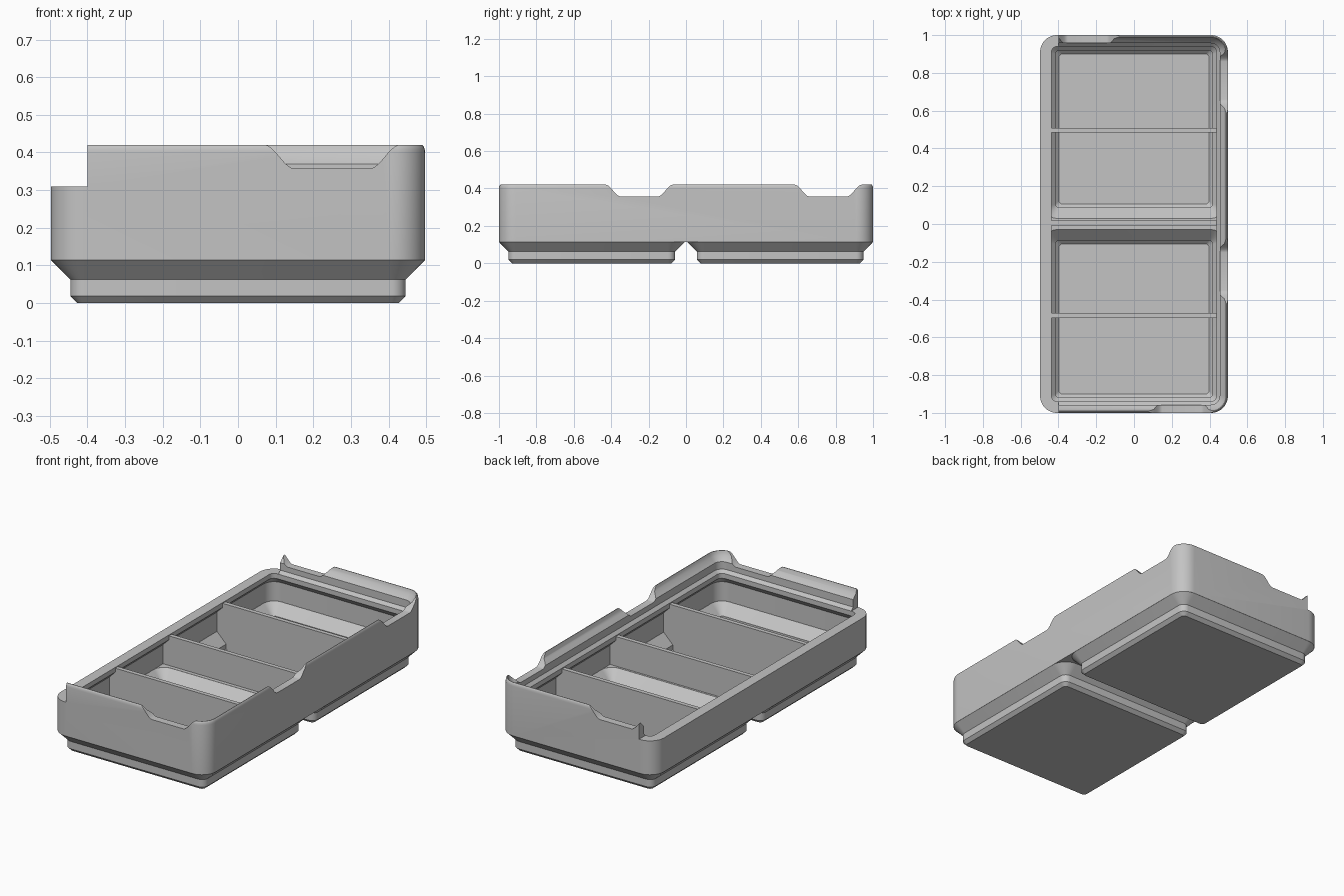
import bpy, bmesh, math

cube = bpy.data.objects.get("Cube")
if cube:
    bpy.data.objects.remove(cube, do_unlink=True)

GREY = bpy.data.materials.new("plain_grey")
GREY.use_nodes = True
GREY.diffuse_color = (0.55, 0.55, 0.55, 1)
GREY.node_tree.nodes["Principled BSDF"].inputs["Base Color"].default_value = (0.55, 0.55, 0.55, 1)

CELL = 0.503      # half the spacing between the two feet
RADIUS_GAP = 0.407  # half width minus corner radius


def make_object(name, bm):
    bmesh.ops.recalc_face_normals(bm, faces=bm.faces[:])
    mesh = bpy.data.meshes.new(name)
    bm.to_mesh(mesh)
    bm.free()
    mesh.materials.append(GREY)
    ob = bpy.data.objects.new(name, mesh)
    bpy.context.collection.objects.link(ob)
    return ob


def rounded_loft(name, profile, extra_y=0.0, y=0.0, segments=8):
    """Solid through rounded rectangles given as (half width, height)."""
    bm = bmesh.new()
    rings = []
    for half, z in profile:
        r = max(half - RADIUS_GAP, 0.018)
        ring = []
        for quarter, (sx, sy) in enumerate([(1, 1), (-1, 1), (-1, -1), (1, -1)]):
            for i in range(segments + 1):
                a = (quarter + i / segments) * math.pi / 2
                ring.append(bm.verts.new((sx * (half - r) + r * math.cos(a),
                                          y + sy * (half + extra_y - r) + r * math.sin(a), z)))
        rings.append(ring)
    for low, high in zip(rings, rings[1:]):
        for i in range(len(low)):
            j = (i + 1) % len(low)
            bm.faces.new((low[i], low[j], high[j], high[i]))
    bm.faces.new(rings[0])
    bm.faces.new(rings[-1])
    return make_object(name, bm)


def extruded(name, outline, axis, start, end):
    """Prism from a (horizontal, height) outline, pushed along x or y."""
    bm = bmesh.new()
    place = (lambda h, z, d: (d, h, z)) if axis == "x" else (lambda h, z, d: (h, d, z))
    ends = [[bm.verts.new(place(h, z, d)) for h, z in outline] for d in (start, end)]
    for i in range(len(outline)):
        j = (i + 1) % len(outline)
        bm.faces.new((ends[0][i], ends[0][j], ends[1][j], ends[1][i]))
    bm.faces.new(ends[0])
    bm.faces.new(ends[1])
    return make_object(name, bm)


def combine(target, tool, operation):
    tool.hide_render = True
    mod = target.modifiers.new(operation.lower(), "BOOLEAN")
    mod.operation, mod.solver, mod.object = operation, "EXACT", tool
    bpy.context.view_layer.objects.active = target
    bpy.ops.object.modifier_apply(modifier=mod.name)
    bpy.data.objects.remove(tool, do_unlink=True)


def finish(ob):
    bpy.ops.object.select_all(action="DESELECT")
    ob.select_set(True)
    bpy.context.view_layer.objects.active = ob
    bpy.ops.object.shade_smooth_by_angle(angle=math.radians(30))


# Outer body with a rounded upper edge
tray = rounded_loft("tray_body", [(0.4975, 0.114), (0.4975, 0.4), (0.496, 0.409),
                                  (0.494, 0.415), (0.490, 0.42)], CELL)

# Two stepped feet
for side in (-1, 1):
    foot = rounded_loft("foot", [(0.4265, 0), (0.4455, 0.019), (0.4455, 0.062),
                                 (0.497, 0.114), (0.49, 0.13)], y=side * CELL)
    combine(tray, foot, "UNION")

# Main cavity, support under the rim, and stepped stacking lip
cavity = rounded_loft("cavity_cutter", [(0.474, 0.134), (0.474, 0.245), (0.437, 0.282),
                                        (0.437, 0.31), (0.454, 0.327), (0.454, 0.37),
                                        (0.478, 0.395), (0.484, 0.411), (0.487, 0.42),
                                        (0.487, 0.45)], CELL)
combine(tray, cavity, "DIFFERENCE")

# Hollow inside of each foot
for side in (-1, 1):
    hollow = rounded_loft("foot_cutter", [(0.397, 0.03), (0.415, 0.048), (0.415, 0.075),
                                          (0.4735, 0.1335), (0.4735, 0.16)], y=side * CELL)
    combine(tray, hollow, "DIFFERENCE")

# Lip removed along one long side
opening = extruded("opening_cutter", [(-0.6, 0.31), (-0.4, 0.31), (-0.4, 0.5), (-0.6, 0.5)],
                   "y", -1.1, 1.1)
combine(tray, opening, "DIFFERENCE")


# Smooth finger scoops in the lip
def scoop(centre, axis, start, end):
    steps = [i / 10 for i in range(11)]
    half = [(0.1 + 0.08 * t, 0.357 + 0.0635 * t * t * (3 - 2 * t)) for t in steps] + [(0.18, 0.45)]
    outline = [(centre + h, z) for h, z in half] + [(centre - h, z) for h, z in reversed(half)]
    combine(tray, extruded("scoop_cutter", outline, axis, start, end), "DIFFERENCE")


scoop(0.25, "y", -1.1, -0.92)
scoop(-0.25, "y", 0.92, 1.1)
scoop(-0.25, "x", 0.42, 0.6)
scoop(0.76, "x", 0.42, 0.6)
finish(tray)

# Dividers, shaped to sit inside the walls
upper = [(0.48, 0.128), (0.48, 0.245), (0.444, 0.281), (0.444, 0.305)]
lower = [(0.42, 0.02), (0.42, 0.07)]
for name, y, side in (("front_divider", -0.485, lower + upper),
                      ("middle_divider", 0.005, upper),
                      ("back_divider", 0.497, lower + upper)):
    outline = side + [(-x, z) for x, z in reversed(side)]
    finish(extruded(name, outline, "y", y - 0.0125, y + 0.0125))
